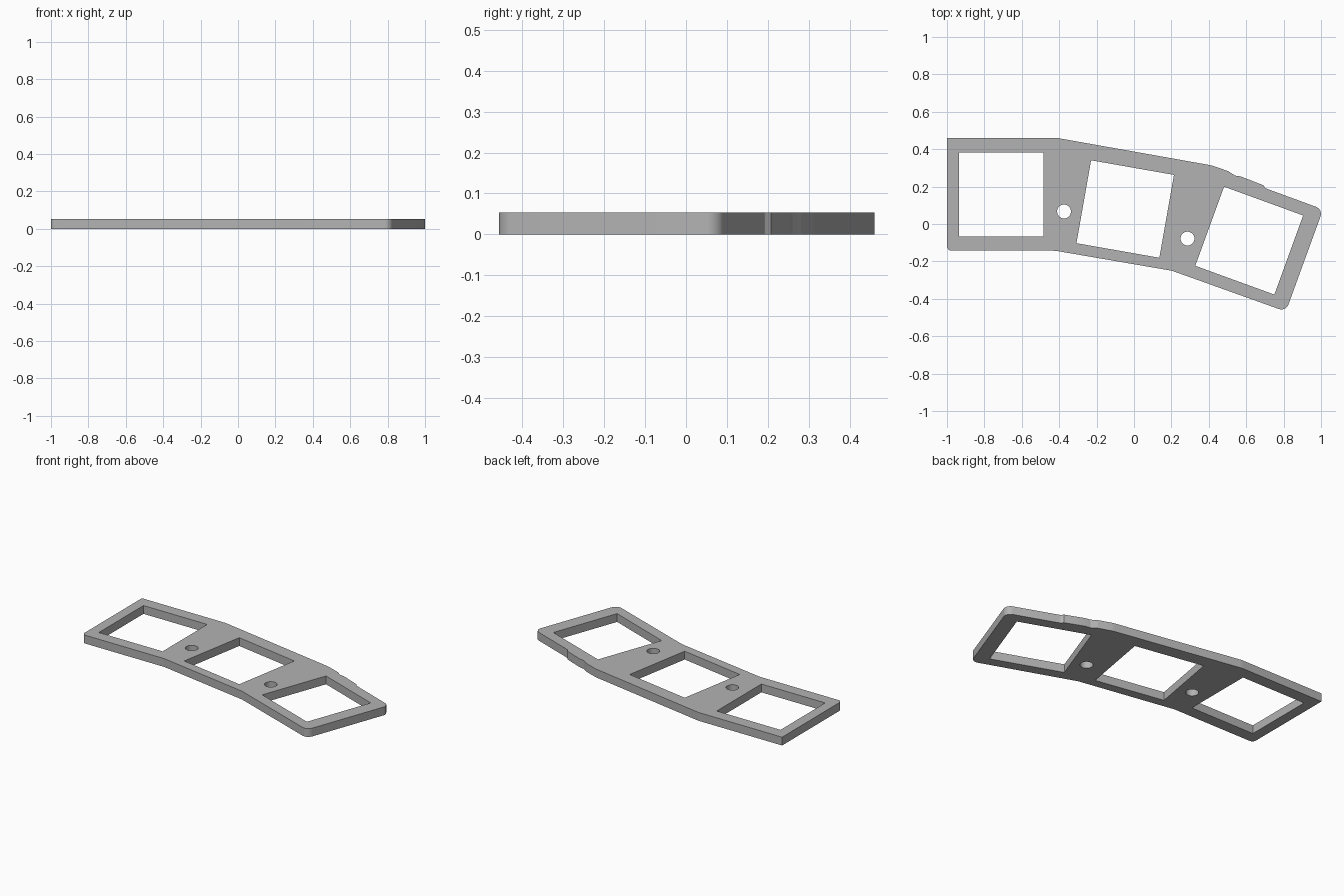
import bpy, bmesh, math
from mathutils import Vector

THICKNESS = 0.053

cube = bpy.data.objects.get("Cube")
if cube:
    bpy.data.objects.remove(cube, do_unlink=True)


def rounded(corners, steps=6):
    """Turn (x, y, radius) corners into a loop of points with filleted corners."""
    loop = []
    for i, (x, y, r) in enumerate(corners):
        p = Vector((x, y))
        if r == 0:
            loop.append(p)
            continue
        a = (Vector(corners[i - 1][:2]) - p).normalized()
        b = (Vector(corners[(i + 1) % len(corners)][:2]) - p).normalized()
        half = a.angle(b) / 2
        centre = p + (a + b).normalized() * r / math.sin(half)
        start = p + a * r / math.tan(half) - centre
        end = p + b * r / math.tan(half) - centre
        for k in range(steps + 1):
            t = k / steps
            loop.append(centre + (start * (1 - t) + end * t).normalized() * r)
    return loop


def polygon(x, y, radius, sides, turn):
    """Regular polygon loop, used for the square windows and screw holes."""
    angles = [math.radians(turn) + math.tau * k / sides for k in range(sides)]
    return [Vector((x + radius * math.cos(a), y + radius * math.sin(a))) for a in angles]


# Outer edge: two bends, a small step on the back edge, rounded corners
outline = rounded([
    (-1, 0.46, 0), (-0.41, 0.46, 0.15), (0.417, 0.313, 0.15),
    (0.505, 0.282, 0.02), (0.54, 0.259, 0.02), (0.572, 0.254, 0),
    (0.692, 0.207, 0), (0.702, 0.192, 0.008), (0.722, 0.184, 0),
    (1.011, 0.078, 0.04), (0.812, -0.468, 0.04),
    (0.203, -0.25, 0.15), (-0.42, -0.143, 0.15), (-1, -0.143, 0.025),
])

# Square windows, each turned ten degrees further, and the round holes between
diagonal = 0.45 / math.sqrt(2)
windows = [polygon(x, y, diagonal, 4, 45 + turn)
           for x, y, turn in [(-0.71, 0.158, 0), (-0.047, 0.08, -10), (0.616, -0.089, -20)]]
holes = [polygon(x, y, 0.037, 32, 0) for x, y in [(-0.374, 0.067), (0.286, -0.078)]]

# Fill the flat profile and extrude it into a plate
bm = bmesh.new()
edges = []
for loop in [outline] + windows + holes:
    verts = [bm.verts.new((p.x, p.y, 0)) for p in loop]
    edges += [bm.edges.new((v, verts[i - 1])) for i, v in enumerate(verts)]
bmesh.ops.triangle_fill(bm, edges=edges, use_beauty=True, normal=(0, 0, 1))
result = bmesh.ops.extrude_face_region(bm, geom=bm.faces[:], use_keep_orig=True)
top = [g for g in result["geom"] if isinstance(g, bmesh.types.BMVert)]
bmesh.ops.translate(bm, verts=top, vec=(0, 0, THICKNESS))
bmesh.ops.recalc_face_normals(bm, faces=bm.faces[:])

mesh = bpy.data.meshes.new("switch_plate")
bm.to_mesh(mesh)
bm.free()
plate = bpy.data.objects.new("switch_plate", mesh)
bpy.context.collection.objects.link(plate)

# Plain grey finish
grey = bpy.data.materials.new("light grey")
grey.use_nodes = True
colour = (0.45, 0.45, 0.45, 1)
grey.diffuse_color = colour
grey.node_tree.nodes["Principled BSDF"].inputs["Base Color"].default_value = colour
mesh.materials.append(grey)

# Smooth the fillets and holes, keep the rims sharp
bpy.ops.object.select_all(action="DESELECT")
plate.select_set(True)
bpy.context.view_layer.objects.active = plate
bpy.ops.object.shade_smooth_by_angle(angle=math.radians(30))
